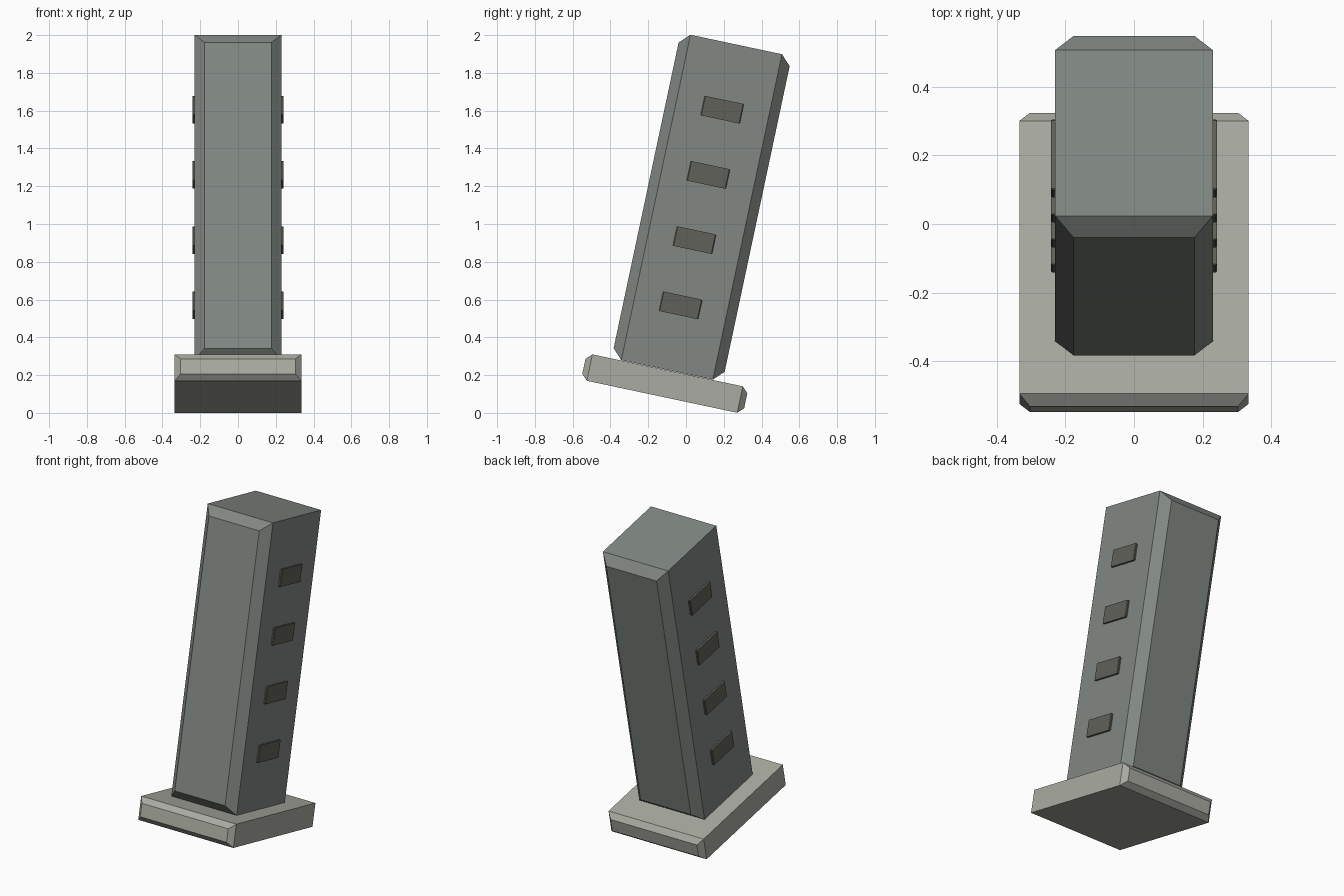
import bpy, bmesh, math
from mathutils import Matrix

if "Cube" in bpy.data.objects:
    bpy.data.objects.remove(bpy.data.objects["Cube"])

TILT = Matrix.Rotation(math.radians(-12), 4, 'X')


def material(name, rgb):
    m = bpy.data.materials.new(name)
    m.diffuse_color = (*rgb, 1)
    m.use_nodes = True
    m.node_tree.nodes["Principled BSDF"].inputs["Base Color"].default_value = m.diffuse_color
    return m


def block(name, x, y, z, c, mat):
    """Box whose front and back faces are inset by c, leaning with the model."""
    bm = bmesh.new()
    rings = []
    for py, d in ((y[0], c), (y[0] + c, 0), (y[1] - c, 0), (y[1], c)):
        x0, x1, z0, z1 = x[0] + d, x[1] - d, z[0] + d, z[1] - d
        rings.append([bm.verts.new((px, py, pz)) for px, pz in
                      ((x0, z0), (x1, z0), (x1, z1), (x0, z1))])
    bm.faces.new(rings[0])
    bm.faces.new(rings[-1][::-1])
    for a, b in zip(rings, rings[1:]):
        for i in range(4):
            j = (i + 1) % 4
            bm.faces.new((a[i], b[i], b[j], a[j]))
    bmesh.ops.recalc_face_normals(bm, faces=bm.faces)
    bm.transform(TILT)
    mesh = bpy.data.meshes.new(name)
    bm.to_mesh(mesh)
    bm.free()
    mesh.materials.append(mat)
    ob = bpy.data.objects.new(name, mesh)
    bpy.context.collection.objects.link(ob)
    return ob


body_grey = material("body_grey", (0.22, 0.245, 0.225))
base_grey = material("base_grey", (0.40, 0.41, 0.36))
rib_grey = material("rib_grey", (0.12, 0.12, 0.10))

# Tall leaning body
block("body", (-0.23, 0.23), (-0.446, 0.155), (0.202, 1.963), 0.053, body_grey)

# Wider floor plate
block("floor_plate", (-0.335, 0.335), (-0.58, 0.296), (0.057, 0.2), 0.031, base_grey)

# Four raised pads on each side
for i in range(4):
    zc = 0.551 + 0.353 * i
    for side, x in (("left", (-0.242, -0.218)), ("right", (0.218, 0.242))):
        block(f"{side}_pad_{i + 1}", x, (-0.252, -0.04),
              (zc - 0.053, zc + 0.053), 0.004, rib_grey)
